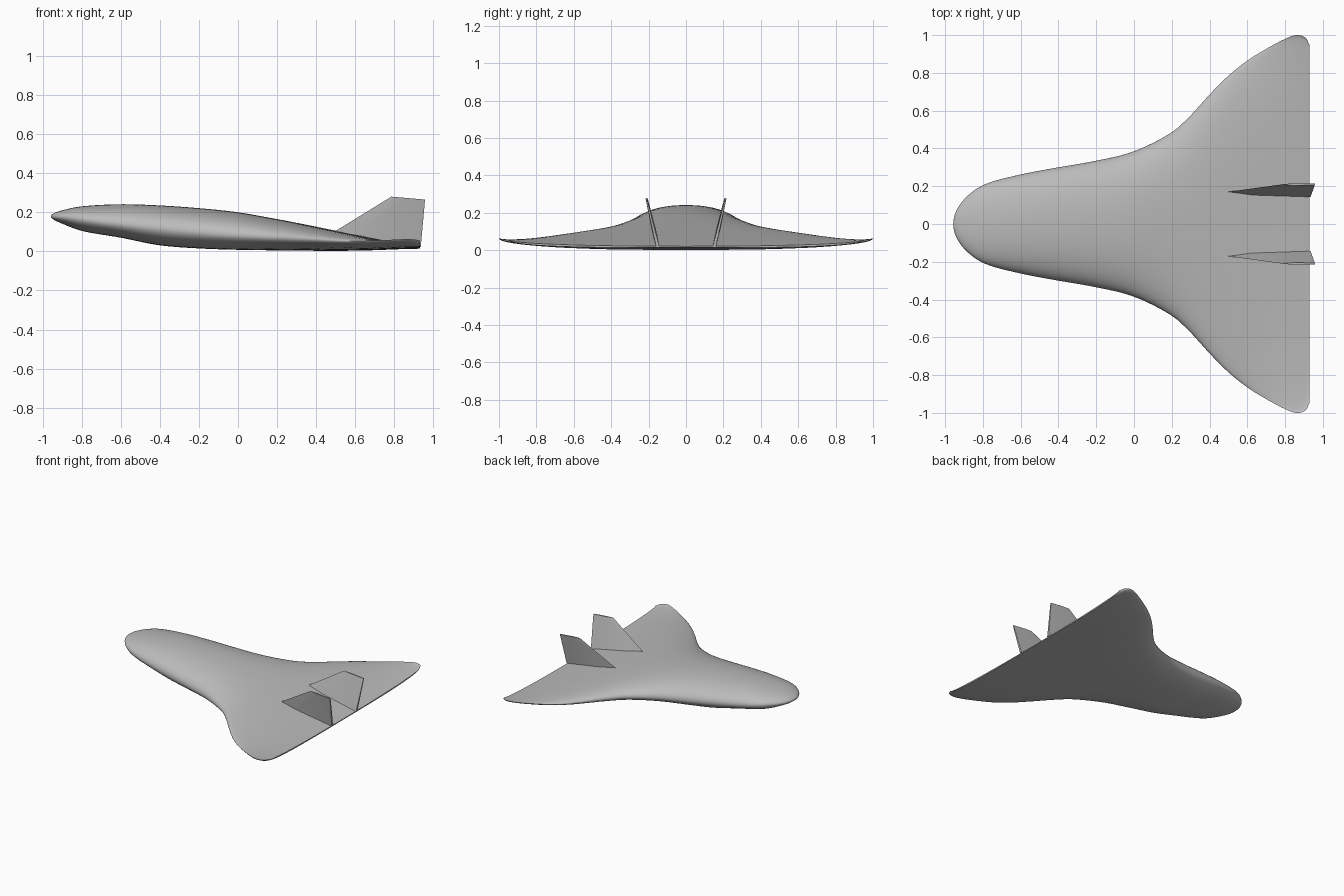
import bpy
import bmesh
from math import sin, cos, pi, sqrt

cube = bpy.data.objects.get("Cube")
if cube:
    bpy.data.objects.remove(cube, do_unlink=True)

hull_grey = bpy.data.materials.new("hull_grey")
hull_grey.use_nodes = True
hull_grey.diffuse_color = (0.5, 0.5, 0.5, 1)
hull_grey.node_tree.nodes["Principled BSDF"].inputs["Base Color"].default_value = (0.5, 0.5, 0.5, 1)

NOSE, TAIL = -0.957, 0.93

# Stations: x, half width, top height, belly height, rim height
STATIONS = [
    (NOSE, 0, .18, .18, .18),
    (-.9, .13, .21, .142, .175),
    (-.8, .205, .23, .105, .165),
    (-.6, .262, .241, .07, .14),
    (-.4, .3, .235, .031, .118),
    (-.2, .335, .221, .015, .098),
    (0, .385, .2, .008, .082),
    (.2, .485, .165, .005, .07),
    (.3, .575, .146, .004, .064),
    (.4, .685, .126, .003, .06),
    (.5, .785, .106, .002, .055),
    (.6, .865, .086, .004, .053),
    (.7, .927, .066, .006, .056),
    (.8, .98, .047, .01, .06),
    (.86, 1, .035, .012, .063),
    (.91, .985, .025, .013, .06),
    (TAIL, .945, .021, .014, .055),
]


def station_param(x):
    """Square-root spacing, so that the nose comes out round."""
    return sqrt(max(0, (x - NOSE) / (TAIL - NOSE)))


KEYS = [station_param(row[0]) for row in STATIONS]


def slope(i, column):
    a, b = max(i - 1, 0), min(i + 1, len(KEYS) - 1)
    return (STATIONS[b][column] - STATIONS[a][column]) / (KEYS[b] - KEYS[a])


def smooth_value(u, column):
    """Cubic Hermite interpolation of one station column."""
    i = 0
    while i < len(KEYS) - 2 and u > KEYS[i + 1]:
        i += 1
    span = KEYS[i + 1] - KEYS[i]
    s = (u - KEYS[i]) / span
    start, end = STATIONS[i][column], STATIONS[i + 1][column]
    ease = s * s * (3 - 2 * s)
    return (start + (end - start) * ease
            + span * slope(i, column) * s * (1 - s) ** 2
            - span * slope(i + 1, column) * s * s * (1 - s))


def loft(name, rings):
    """Skin closed rings of points, cap both ends and make an object."""
    bm = bmesh.new()
    loops = [[bm.verts.new(p) for p in ring] for ring in rings]
    count = len(loops[0])
    for near, far in zip(loops, loops[1:]):
        for i in range(count):
            j = (i + 1) % count
            bm.faces.new((near[i], near[j], far[j], far[i]))
    bm.faces.new(loops[0])
    bm.faces.new(loops[-1])
    bmesh.ops.remove_doubles(bm, verts=bm.verts[:], dist=0.0001)
    bmesh.ops.recalc_face_normals(bm, faces=bm.faces[:])
    mesh = bpy.data.meshes.new(name)
    bm.to_mesh(mesh)
    bm.free()
    mesh.materials.append(hull_grey)
    obj = bpy.data.objects.new(name, mesh)
    bpy.context.collection.objects.link(obj)
    return obj


def shade(obj, angle):
    bpy.ops.object.select_all(action="DESELECT")
    obj.select_set(True)
    bpy.context.view_layer.objects.active = obj
    bpy.ops.object.shade_smooth_by_angle(angle=angle)


# Blended wing body: domed top, flatter belly, rounded rim
def body_ring(u):
    x = NOSE + (TAIL - NOSE) * u * u
    width, top, belly, rim = (smooth_value(u, c) for c in range(1, 5))
    ring = []
    for k in range(SIDES):
        a = 2 * pi * k / SIDES
        t = abs(cos(a))
        if sin(a) >= 0:
            z = rim + (top - rim) * sqrt(max(0, 1 - t ** 2.2))
        else:
            z = rim + (belly - rim) * sqrt(max(0, 1 - t ** (2.2 + 1.6 * u)))
        ring.append((x, width * cos(a), z))
    return ring


SIDES, STEPS = 64, 72
body = loft("wing_body", [body_ring(sin(pi / 2 * n / STEPS)) for n in range(STEPS + 1)])
shade(body, pi / 3)


# Canted tail fins: wedge section with a blunt trailing edge
def fin_ring(front, back, back_rise, y, z, half):
    chord = back - front
    section = [(0, 0), (.35, 1), (1, .6), (1, -.6), (.35, -1)]
    return [(front + chord * f, y + half * h, z + back_rise * f) for f, h in section]


for side, label in ((1, "back"), (-1, "front")):
    root = fin_ring(.365, .935, 0, side * .152, .022, .014)
    tip = fin_ring(.785, .957, -.015, side * .21, .28, .006)
    fin = loft("tail_fin_" + label, [root, tip])
    shade(fin, pi / 9)
